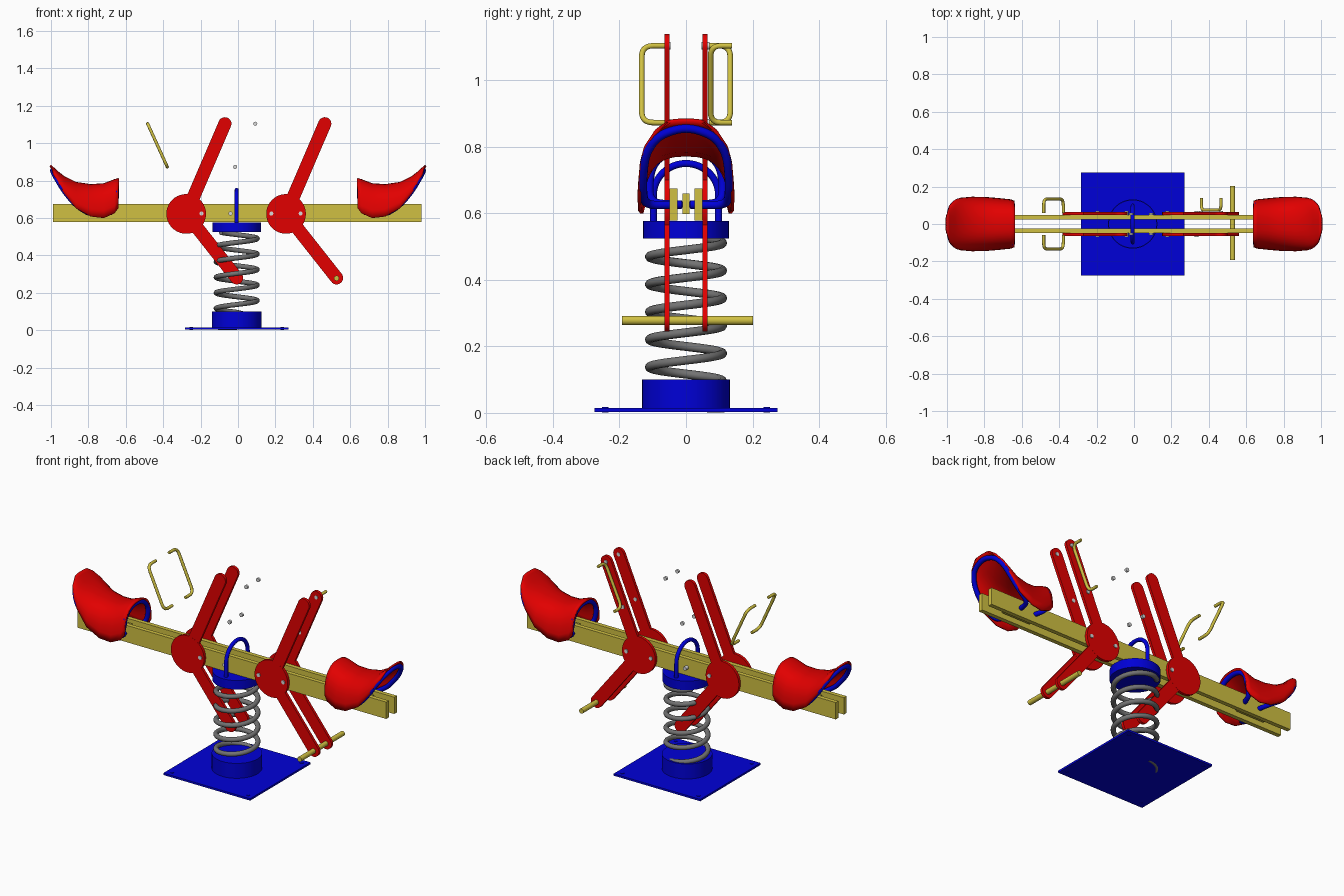
import bpy, bmesh, math
from mathutils import Vector, Matrix

if "Cube" in bpy.data.objects:
    bpy.data.objects.remove(bpy.data.objects["Cube"], do_unlink=True)


def material(name, rgb):
    m = bpy.data.materials.new(name)
    m.use_nodes = True
    color = (*rgb, 1)
    m.diffuse_color = color
    m.node_tree.nodes["Principled BSDF"].inputs["Base Color"].default_value = color
    return m


RED = material("red paint", (0.76, 0, 0))
BLUE = material("blue paint", (0, 0, 0.68))
YELLOW = material("yellow paint", (0.63, 0.53, 0.055))
GREY = material("spring steel", (0.17, 0.17, 0.17))
SILVER = material("bolt silver", (0.7, 0.7, 0.7))


def select(ob):
    bpy.ops.object.select_all(action='DESELECT')
    ob.select_set(True)
    bpy.context.view_layer.objects.active = ob


def link(name, data, mat):
    data.materials.append(mat)
    ob = bpy.data.objects.new(name, data)
    bpy.context.collection.objects.link(ob)
    select(ob)
    return ob


def add(name, bm, mat):
    me = bpy.data.meshes.new(name)
    bm.to_mesh(me)
    bm.free()
    ob = link(name, me, mat)
    bpy.ops.object.shade_smooth_by_angle(angle=math.radians(40))
    return ob


def box(name, lo, hi, mat):
    lo, hi = Vector(lo), Vector(hi)
    bm = bmesh.new()
    bmesh.ops.create_cube(bm, size=1, matrix=Matrix.Translation((lo + hi) / 2)
                          @ Matrix.Diagonal((*(hi - lo), 1)))
    add(name, bm, mat)


def rod(name, a, b, radius, mat, sides=24):
    a, b = Vector(a), Vector(b)
    turn = (b - a).to_track_quat('Z', 'Y').to_matrix().to_4x4()
    bm = bmesh.new()
    bmesh.ops.create_cone(bm, cap_ends=True, segments=sides, radius1=radius, radius2=radius,
                          depth=(b - a).length, matrix=Matrix.Translation((a + b) / 2) @ turn)
    add(name, bm, mat)


def plate(name, outline, y, thick, mat):
    """Upright plate with an x-z outline, centred on y."""
    bm = bmesh.new()
    face = bm.faces.new([bm.verts.new((x, y - thick / 2, z)) for x, z in outline])
    out = bmesh.ops.extrude_face_region(bm, geom=[face])["geom"]
    moved = [v for v in out if isinstance(v, bmesh.types.BMVert)]
    bmesh.ops.translate(bm, vec=(0, thick, 0), verts=moved)
    bmesh.ops.recalc_face_normals(bm, faces=bm.faces)
    add(name, bm, mat)


def rounded(pts, size):
    """Replace each inner corner of a path with a short curve."""
    pts = [Vector(p) for p in pts]
    out = [pts[0]]
    for a, b, c in zip(pts, pts[1:], pts[2:]):
        p = b + (a - b).normalized() * min(size, (a - b).length * 0.49)
        q = b + (c - b).normalized() * min(size, (c - b).length * 0.49)
        for i in range(7):
            t = i / 6
            out.append(p * (1 - t) ** 2 + b * 2 * t * (1 - t) + q * t * t)
    return out + [pts[-1]]


def tube(name, pts, radius, mat):
    cu = bpy.data.curves.new(name, 'CURVE')
    cu.dimensions = '3D'
    cu.bevel_depth = radius
    cu.bevel_resolution = 3
    cu.use_fill_caps = True
    sp = cu.splines.new('POLY')
    sp.points.add(len(pts) - 1)
    for point, co in zip(sp.points, pts):
        point.co = (*co, 1)
    link(name, cu, mat)
    bpy.ops.object.convert(target='MESH')
    bpy.ops.object.shade_smooth_by_angle(angle=math.radians(40))


# Ground plate with corner bolts
CX = -0.007
box("ground_plate", (CX - 0.277, -0.275, 0.003), (CX + 0.277, 0.275, 0.014), BLUE)
for sx in (-1, 1):
    for sy in (-1, 1):
        x, y = CX + sx * 0.243, sy * 0.243
        rod("ground_bolt", (x, y, 0.001), (x, y, 0.017), 0.01, BLUE, 12)

# Spring with its base and cap; the lowest turn lies flat
rod("spring_base", (CX, 0, 0.01), (CX, 0, 0.1), 0.132, BLUE, 48)
rod("spring_cap", (CX, 0, 0.525), (CX, 0, 0.577), 0.129, BLUE, 48)
coil = []
for i in range(222):
    t = i / 36
    a = math.pi / 2 + 2 * math.pi * t
    z = max(0.0135, 0.013 + 0.083 * t * min(1, t))
    coil.append((CX + 0.11 * math.cos(a), 0.11 * math.sin(a), z))
tube("spring", coil, 0.0135, GREY)

# Centre hoop over the beams
arch = [(CX, 0.098, 0.57)]
for i in range(25):
    a = math.pi * i / 24
    arch.append((CX, 0.098 * math.cos(a), 0.655 + 0.095 * math.sin(a)))
tube("centre_hoop", arch + [(CX, -0.098, 0.57)], 0.011, BLUE)

# Twin beams and their spacers
for label, s in (("left", 1), ("right", -1)):
    ys = sorted((s * 0.025, s * 0.049))
    box(label + "_beam", (-0.99, ys[0], 0.578), (0.98, ys[1], 0.675), YELLOW)
    xs = sorted((s * 0.68, s * 0.86))
    box(label + "_spacer", (xs[0], -0.011, 0.598), (xs[1], 0.011, 0.66), YELLOW)


# Arms: a hub disc with an upper and a lower arm on each side
def arc(c, r, start, span, n):
    return [(c[0] + r * math.cos(start + span * i / n), c[1] + r * math.sin(start + span * i / n))
            for i in range(n + 1)]


def capsule(a, b, r):
    d = math.atan2(b[1] - a[1], b[0] - a[0])
    return arc(b, r, d - math.pi / 2, math.pi, 14) + arc(a, r, d + math.pi / 2, math.pi, 14)


for label, hub in (("left", 0.257), ("right", -0.277)):
    for y in (-0.057, 0.057):
        centre = (hub, 0.622)
        plate(label + "_hub", arc(centre, 0.106, 0, 2 * math.pi, 40)[:-1], y, 0.016, RED)
        plate(label + "_upper_arm", capsule(centre, (hub + 0.207, 1.104), 0.035), y, 0.0158, RED)
        plate(label + "_lower_arm", capsule(centre, (hub + 0.27, 0.28), 0.035), y, 0.0156, RED)
rod("footrest", (0.527, -0.192, 0.278), (0.527, 0.202, 0.278), 0.014, YELLOW)


# Hand grips, bent from round bar
def grip(name, top, bottom, y_open, y_bar):
    path = [(top[0], y_open, top[1]), (top[0], y_bar, top[1]),
            (bottom[0], y_bar, bottom[1]), (bottom[0], y_open, bottom[1])]
    tube(name, rounded(path, 0.035), 0.0085, YELLOW)


for s in (1, -1):
    grip("right_grip", (-0.483, 1.104), (-0.378, 0.873), s * 0.06, s * 0.133)
grip("left_grip", (0.465, 1.104), (0.36, 0.873), 0.138, 0.074)

# Bolts
for s in (1, -1):
    for x in (-0.195, -0.04, 0.178, 0.335):
        rod("hub_bolt", (x, s * 0.048, 0.624), (x, s * 0.07, 0.624), 0.011, SILVER, 12)
    for x, z in ((0.092, 1.104), (-0.015, 0.873)):
        rod("loose_bolt", (x, s * 0.048, z), (x, s * 0.06, z), 0.011, SILVER, 12)
for x, z in ((0.465, 1.104), (0.358, 0.873)):
    rod("grip_bolt", (x, 0.047, z), (x, 0.07, z), 0.011, SILVER, 12)
    rod("grip_bolt", (x, -0.047, z), (x, -0.06, z), 0.011, SILVER, 12)

# Saddle seats: stations of x, ridge height, edge height, half width
STATIONS = [(1.0, .885, .872, .06), (.987, .873, .83, .10), (.957, .846, .775, .13),
            (.93, .825, .733, .14), (.866, .793, .652, .146), (.786, .781, .608, .144),
            (.717, .786, .6, .138), (.66, .808, .625, .132), (.638, .814, .655, .124)]


def seat(name, s):
    bm = bmesh.new()
    rows = []
    for x, top, edge, w in STATIONS:
        row = []
        for i in range(21):
            a = math.pi * (i / 20 - 0.5)
            y = math.copysign(abs(math.sin(a)) ** 0.8, a)
            z = max(math.cos(a), 0) ** 0.8
            row.append(bm.verts.new((s * x, w * y, edge + (top - edge) * z)))
        rows.append(row)
    for r0, r1 in zip(rows, rows[1:]):
        for i in range(20):
            face = (r0[i], r0[i + 1], r1[i + 1], r1[i])
            bm.faces.new(face if s < 0 else face[::-1])
    bm.normal_update()
    if sum(f.normal.z for f in bm.faces) < 0:
        bmesh.ops.reverse_faces(bm, faces=bm.faces)
    ob = add(name, bm, RED)
    shell = ob.modifiers.new("shell", 'SOLIDIFY')
    shell.thickness = 0.01
    shell.offset = -1


# Bent frames under each end of a seat, given as half paths
OUTER = [(.78, .014, .626), (.80, .122, .624), (.866, .131, .665), (.93, .127, .742),
         (.957, .117, .787), (.985, .083, .835)]
INNER = [(.70, .014, .626), (.67, .108, .63), (.65, .112, .69), (.65, .1, .75), (.65, .055, .785)]
for label, s in (("left", 1), ("right", -1)):
    seat(label + "_seat", s)
    for part, half, peak in (("outer", OUTER, (.994, 0, .861)), ("inner", INNER, (.65, 0, .795))):
        full = half + [peak] + [(x, -y, z) for x, y, z in reversed(half)]
        path = rounded([(s * x, y, z) for x, y, z in full], 0.04)
        tube(label + "_seat_" + part + "_frame", path, 0.013, BLUE)
